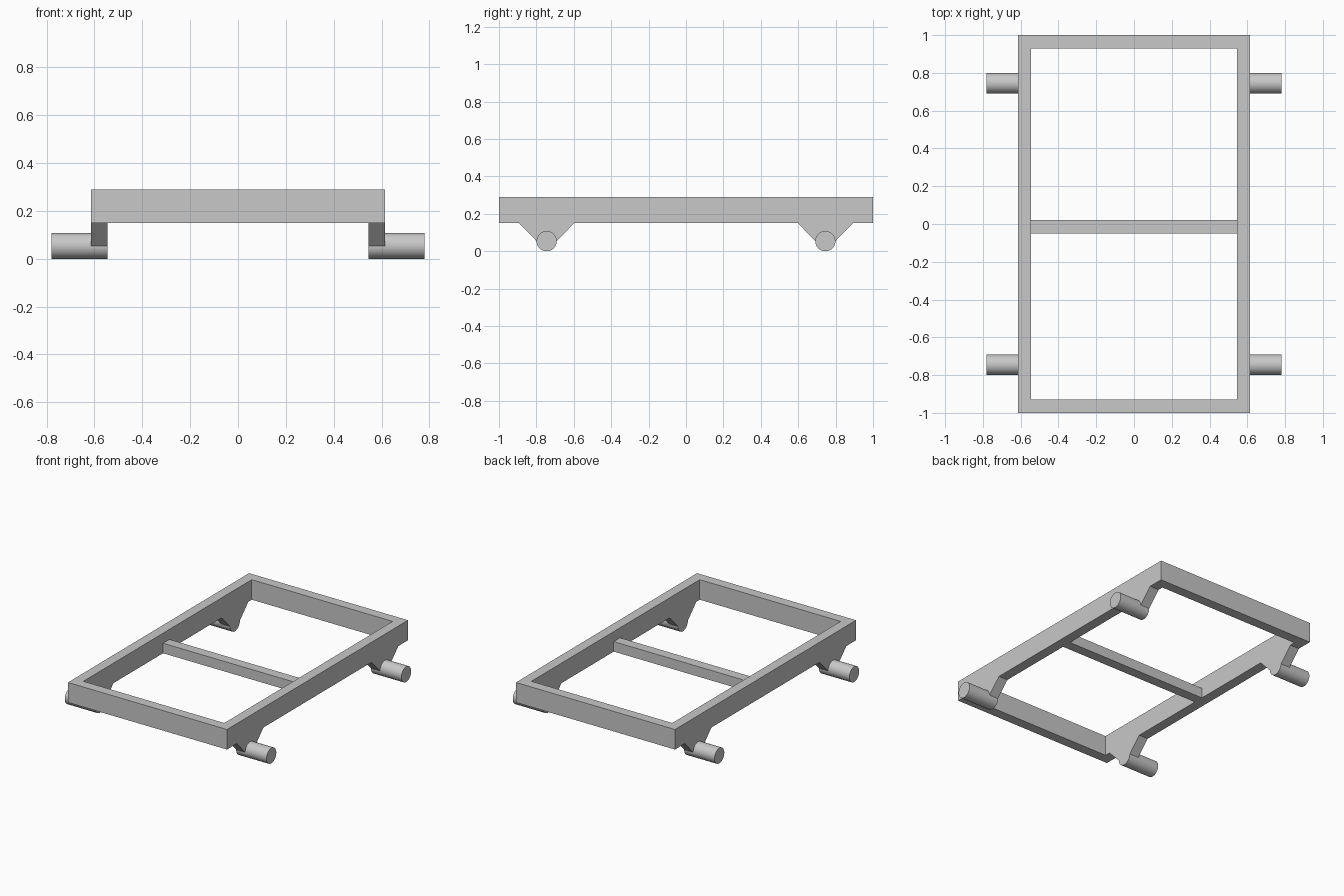
import bpy, bmesh, math

cube = bpy.data.objects.get("Cube")
if cube:
    bpy.data.objects.remove(cube, do_unlink=True)

# Overall dimensions
HALF_W, HALF_L, RAIL = 0.615, 1.0, 0.07
INNER = HALF_W - RAIL
BOTTOM, TOP = 0.15, 0.29
AXLE_Y, AXLE_R, AXLE_END = 0.745, 0.054, 0.78

grey = bpy.data.materials.new("light_grey")
grey.use_nodes = True
colour = (0.58, 0.58, 0.58, 1)
grey.diffuse_color = colour
grey.node_tree.nodes["Principled BSDF"].inputs["Base Color"].default_value = colour


def add_object(name, bm):
    bmesh.ops.recalc_face_normals(bm, faces=bm.faces)
    mesh = bpy.data.meshes.new(name)
    bm.to_mesh(mesh)
    bm.free()
    mesh.materials.append(grey)
    obj = bpy.data.objects.new(name, mesh)
    bpy.context.collection.objects.link(obj)
    return obj


def prism(name, profile, x0, x1):
    """Extrude a (y, z) profile along x."""
    bm = bmesh.new()
    face = bm.faces.new([bm.verts.new((x0, y, z)) for y, z in profile])
    ext = bmesh.ops.extrude_face_region(bm, geom=[face])["geom"]
    verts = [v for v in ext if isinstance(v, bmesh.types.BMVert)]
    bmesh.ops.translate(bm, verts=verts, vec=(x1 - x0, 0, 0))
    return add_object(name, bm)


# Rectangular frame: four corner loops bridged into a closed ring
bm = bmesh.new()
loops = []
for inset, z in ((0, BOTTOM), (0, TOP), (RAIL, TOP), (RAIL, BOTTOM)):
    w, l = HALF_W - inset, HALF_L - inset
    loops.append([bm.verts.new((sx * w, sy * l, z))
                  for sx, sy in ((-1, -1), (1, -1), (1, 1), (-1, 1))])
for i in range(4):
    a, b = loops[i], loops[(i + 1) % 4]
    for j in range(4):
        k = (j + 1) % 4
        bm.faces.new((a[j], a[k], b[k], b[j]))
add_object("frame", bm)

# Low cross bar in the middle
prism("cross_bar", [(-0.05, BOTTOM), (0.02, BOTTOM), (0.02, 0.22), (-0.05, 0.22)],
      -INNER, INNER)

# Tapered brackets under the side rails, each holding a stub axle
for end, sy in (("front", -1), ("back", 1)):
    cy = sy * AXLE_Y
    taper = [(cy - 0.147, BOTTOM), (cy + 0.147, BOTTOM),
             (cy + AXLE_R, AXLE_R), (cy - AXLE_R, AXLE_R)]
    circle = [(cy + AXLE_R * math.cos(a), AXLE_R + AXLE_R * math.sin(a))
              for a in (math.tau * i / 48 for i in range(48))]
    for side, sx in (("left", 1), ("right", -1)):
        prism(f"{end}_{side}_bracket", taper, sx * INNER, sx * HALF_W)
        axle = prism(f"{end}_{side}_axle", circle, sx * INNER, sx * AXLE_END)
        bpy.ops.object.select_all(action='DESELECT')
        axle.select_set(True)
        bpy.context.view_layer.objects.active = axle
        bpy.ops.object.shade_smooth_by_angle(angle=math.radians(30))
